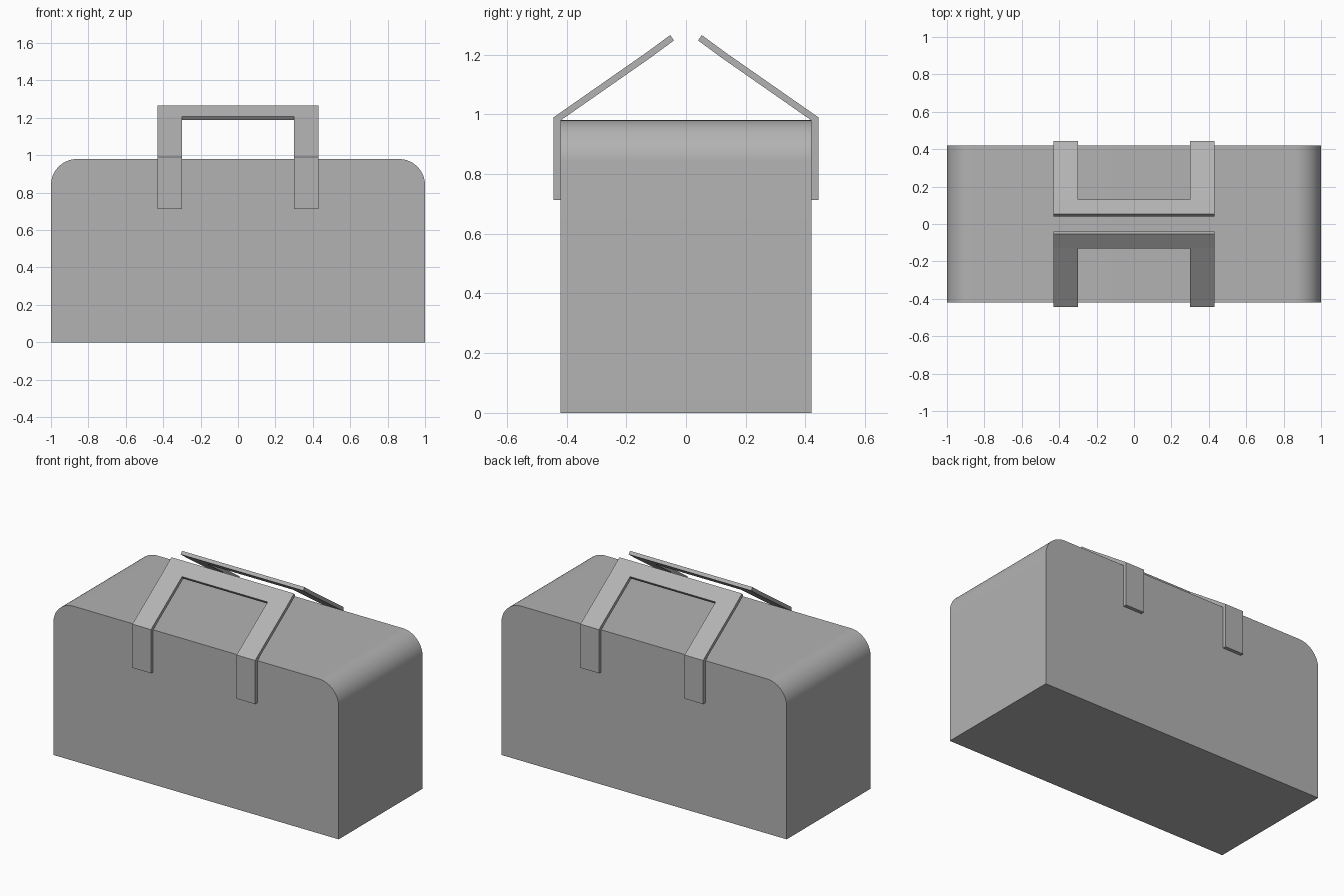
import bpy, bmesh, math

if "Cube" in bpy.data.objects:
    bpy.data.objects.remove(bpy.data.objects["Cube"])

grey = bpy.data.materials.new("grey")
grey.diffuse_color = (0.45, 0.45, 0.45, 1)
grey.use_nodes = True
grey.node_tree.nodes["Principled BSDF"].inputs["Base Color"].default_value = grey.diffuse_color


def make_object(name, bm):
    mesh = bpy.data.meshes.new(name)
    bm.to_mesh(mesh)
    bm.free()
    mesh.materials.append(grey)
    obj = bpy.data.objects.new(name, mesh)
    bpy.context.collection.objects.link(obj)
    return obj


# Bag body: front profile with rounded top corners, extruded in depth
W, D, H, R, STEPS = 1.0, 0.42, 0.98, 0.14, 16
profile = [(-W, 0), (W, 0)]
for side, start in ((1, 0), (-1, 90)):
    for i in range(STEPS + 1):
        a = math.radians(start + 90 * i / STEPS)
        profile.append((side * (W - R) + R * math.cos(a), H - R + R * math.sin(a)))
bm = bmesh.new()
face = bm.faces.new([bm.verts.new((x, -D, z)) for x, z in profile])
ext = bmesh.ops.extrude_face_region(bm, geom=[face])
bmesh.ops.translate(bm, vec=(0, 2 * D, 0),
                    verts=[v for v in ext["geom"] if isinstance(v, bmesh.types.BMVert)])
bmesh.ops.recalc_face_normals(bm, faces=bm.faces)
body = make_object("bag_body", bm)
bpy.context.view_layer.objects.active = body
body.select_set(True)
bpy.ops.object.shade_smooth_by_angle(angle=math.radians(30))

# Handles: folded U-shaped strap, thickened inward and mirrored to the back
xs = (-0.43, -0.30, 0.30, 0.43)
path = ((-0.443, 0.713), (-0.443, 0.99), (-0.132, 1.207), (-0.053, 1.265))
bm = bmesh.new()
grid = [[bm.verts.new((x, y, z)) for x in xs] for y, z in path]
for r in range(3):
    for c in range(3):
        if c != 1 or r == 2:  # leave the grip opening free
            bm.faces.new((grid[r][c], grid[r][c + 1], grid[r + 1][c + 1], grid[r + 1][c]))
handles = make_object("handles", bm)
thick = handles.modifiers.new("thickness", 'SOLIDIFY')
thick.thickness = 0.022
thick.offset = -1
thick.use_even_offset = True
mirror = handles.modifiers.new("front_and_back", 'MIRROR')
mirror.use_axis = (False, True, False)
